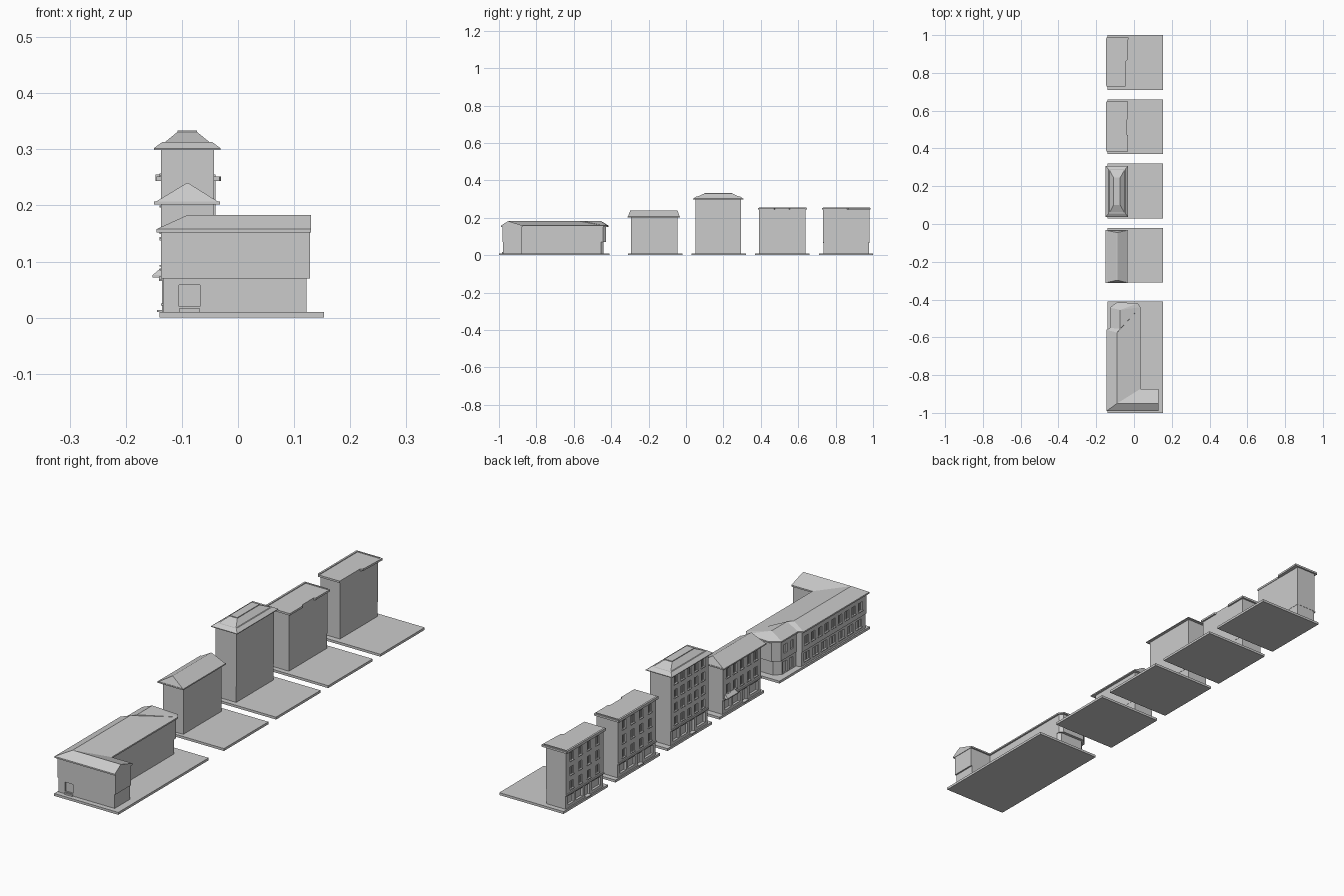
import bpy, bmesh

if "Cube" in bpy.data.objects:
    bpy.data.objects.remove(bpy.data.objects["Cube"])

def mesh(name, verts, faces):
    me = bpy.data.meshes.new(name)
    me.from_pydata(verts, [], faces)
    bm = bmesh.new()
    bm.from_mesh(me)
    bmesh.ops.recalc_face_normals(bm, faces=bm.faces)
    bm.to_mesh(me)
    bm.free()
    ob = bpy.data.objects.new(name, me)
    bpy.context.collection.objects.link(ob)
    return ob

def rect(x0, x1, y0, y1):
    return [(x0, y0), (x1, y0), (x1, y1), (x0, y1)]

def loft(name, rings):
    """Closed solid through (outline, z) rings."""
    n = len(rings[0][0])
    v = [(x, y, z) for o, z in rings for x, y in o]
    f = [tuple(range(n))[::-1], tuple(range(len(v) - n, len(v)))]
    for r in range(len(rings) - 1):
        f += [(r*n + i, r*n + (i+1) % n, (r+1)*n + (i+1) % n, (r+1)*n + i) for i in range(n)]
    return mesh(name, v, f)

def prism(name, outline, z0, z1):
    return loft(name, [(outline, z0), (outline, z1)])

def boxes(name, items):
    """Many boxes (x0,x1,y0,y1,z0,z1) in one object."""
    v, f = [], []
    for x0, x1, y0, y1, z0, z1 in items:
        b = len(v)
        v += [(x, y, z) for z in (z0, z1) for x, y in rect(x0, x1, y0, y1)]
        f += [tuple(b + i for i in q) for q in ((3, 2, 1, 0), (4, 5, 6, 7), (0, 1, 5, 4),
                                                (1, 2, 6, 5), (2, 3, 7, 6), (3, 0, 4, 7))]
    return mesh(name, v, f)

def cut(ob, items):
    c = boxes(ob.name + "_cutter", items)
    c.hide_render = True
    c.hide_viewport = True
    m = ob.modifiers.new("openings", 'BOOLEAN')
    m.operation, m.solver, m.object = 'DIFFERENCE', 'EXACT', c

def windows(ob, x, y0, y1, cols, floors, w, h, bars=True):
    """Recessed windows on a street wall facing -x, with sills and bars."""
    holes, trim = [], []
    for zc in floors:
        for i in range(cols):
            yc = y0 + (y1 - y0) * (i + 0.5) / cols
            za, zb = zc - h/2, zc + h/2
            holes.append((x - .01, x + .005, yc - w/2, yc + w/2, za, zb))
            trim.append((x - .003, x + .002, yc - w/2 - .002, yc + w/2 + .002, za - .003, za))
            if bars:
                trim.append((x + .002, x + .006, yc - .001, yc + .001, za, zb))
    cut(ob, holes)
    boxes(ob.name + "_window_trim", trim)

# ground slabs
for i, (a, b) in enumerate([(-1, -.41), (-.31, -.02), (.03, .32), (.37, .66), (.71, 1)]):
    boxes(f"ground_slab_{i+1}", [(-.14, .153, a, b, 0, .01)])

# corner building, L plan with chamfered end bay
def l_plan(d, end):
    return [(-.137 + d, -.982 + d), (.128 - d*2, -.982 + d), (.128 - d*2, -.88), (.027, -.88),
            (.027, end - .015), (.015, end), (-.09, end), (-.117 + d, end - .024),
            (-.117 + d, -.555), (-.137 + d, -.562)]
low = prism("corner_ground_floor", l_plan(.003, -.44), .01, .07)
up = prism("corner_upper_floor", l_plan(0, -.428), .07, .154)
windows(up, -.137, -.965, -.57, 9, [.112], .024, .036)
windows(low, -.134, -.965, -.57, 7, [.042], .036, .034)
cut(low, [(-.105, -.068, -.99, -.974, .02, .058)])
boxes("corner_front_step", [(-.105, -.068, -.984, -.975, .01, .016)])
bay = [(-.125, -.112, y - .011, y + .011, z, z + .036) for y in (-.525, -.483) for z in (.094,)]
cut(up, bay)
cut(low, [(-.12, -.109, y - .012, y + .012, .012, .058) for y in (-.525, -.483)])

# corner roof: eave board and hipped slopes
eave = [(-.145, -.99), (.13, -.99), (.13, -.873), (.034, -.873), (.034, -.44), (.02, -.42),
        (-.09, -.414), (-.127, -.443), (-.127, -.55), (-.145, -.56)]
prism("corner_eave", eave, .152, .158)
top = [(-.09, -.95), (.13, -.95), (-.09, -.575), (-.073, -.555), (-.073, -.455)]
v = [(x, y, .158) for x, y in eave] + [(x, y, .183) for x, y in top]
mesh("corner_roof", v, [(0, 1, 11, 10), (1, 2, 11), (2, 3, 10, 11), (3, 4, 12, 10), (4, 13, 12),
                        (4, 14, 13), (4, 5, 14), (5, 6, 14), (6, 7, 14), (7, 8, 13, 14),
                        (8, 9, 12, 13), (9, 0, 10, 12), tuple(range(9, -1, -1))])

def house(name, x1, y0, y1, split, h, cols, rows):
    """Town house: shop floor, upper floors with windows, street plinth."""
    shop = prism(name + "_shop_floor", rect(-.135, x1 - .001, y0 + .001, y1 - .001), .01, split)
    body = prism(name + "_upper_floors", rect(-.137, x1, y0, y1), split, h)
    step = (h - split) / rows
    windows(body, -.137, y0 + .012, y1 - .012, cols,
            [split + step * (r + .5) for r in range(rows)], .022, step * .58)
    L = y1 - y0
    cut(shop, [(-.15, -.125, y0 + L*a, y0 + L*b, z, split - .012)
               for a, b, z in ((.07, .3, .022), (.36, .48, .012), (.54, .72, .022), (.77, .93, .022))])
    boxes(name + "_street_trim", [(-.141, -.13, y0, y1, split - .005, split),
                                  (-.144, -.13, y0 + L*.36, y0 + L*.48, .01, .014)])

# gabled house with canopy
house("gabled_house", -.043, -.295, -.045, .073, .204, 5, 2)
prism("gabled_eave", rect(-.15, -.032, -.312, -.032), .202, .207)
loft("gabled_roof", [(rect(-.146, -.036, -.31, -.034), .207),
                     (rect(-.0915, -.0885, -.298, -.045), .24)])
loft("gabled_canopy", [(rect(-.152, -.134, -.125, -.055), .072),
                       (rect(-.152, -.134, -.125, -.055), .076),
                       (rect(-.138, -.134, -.12, -.06), .088)])

# tall house with stepped hip roof
house("tall_house", -.043, .05, .295, .076, .301, 5, 4)
loft("tall_roof", [(rect(-.15, -.031, .038, .307), .299), (rect(-.15, -.031, .038, .307), .302),
                   (rect(-.135, -.046, .055, .29), .313), (rect(-.13, -.051, .06, .285), .313),
                   (rect(-.108, -.073, .1, .245), .331), (rect(-.108, -.073, .1, .245), .334)])

# two flat-roofed houses with jogged cornice slabs
house("flat_house_a", -.04, .39, .64, .07, .246, 4, 3)
prism("flat_cornice_a", [(-.145, .385), (-.033, .385), (-.033, .47), (-.04, .475), (-.04, .55),
                         (-.033, .555), (-.033, .648), (-.145, .648)], .244, .252)
house("flat_house_b", -.047, .733, .98, .07, .246, 4, 3)
prism("flat_cornice_b", [(-.145, .728), (-.045, .728), (-.045, .86), (-.035, .87), (-.03, .987),
                         (-.145, .987)], .244, .252)
for n, y0, y1 in (("a", .39, .645), ("b", .733, .983)):
    boxes(f"flat_parapet_{n}", [(-.147, -.139, y0, y1, .244, .255),
                                (-.147, -.04, y1 - .005, y1, .25, .255)])
